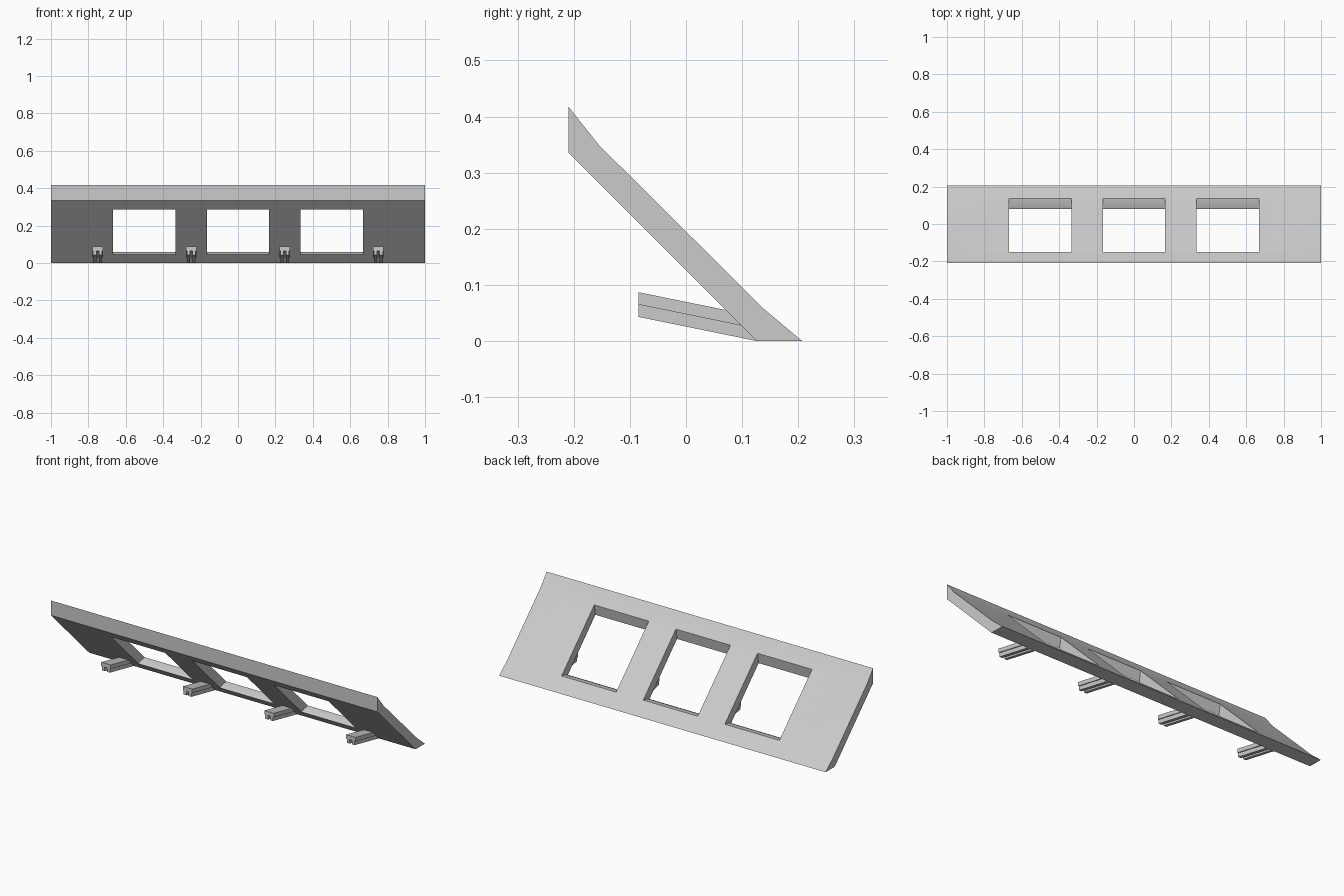
import bpy, bmesh

if "Cube" in bpy.data.objects:
    bpy.data.objects.remove(bpy.data.objects["Cube"])


def prism(name, rings):
    """Closed solid skinned between two matching outlines of 3D points."""
    bm = bmesh.new()
    a, b = [[bm.verts.new(p) for p in ring] for ring in rings]
    bm.faces.new(a)
    bm.faces.new(b)
    n = len(a)
    for i in range(n):
        j = (i + 1) % n
        bm.faces.new((a[i], a[j], b[j], b[i]))
    bmesh.ops.recalc_face_normals(bm, faces=bm.faces)
    mesh = bpy.data.meshes.new(name)
    bm.to_mesh(mesh)
    bm.free()
    obj = bpy.data.objects.new(name, mesh)
    bpy.context.collection.objects.link(obj)
    return obj


def extrude_x(name, profile, x0, x1):
    return prism(name, [[(x, y, z) for y, z in profile] for x in (x0, x1)])


def smooth(obj, angle):
    bpy.ops.object.select_all(action='DESELECT')
    obj.select_set(True)
    bpy.context.view_layer.objects.active = obj
    bpy.ops.object.shade_smooth_by_angle(angle=angle)


# Slanted panel (y, z side profile)
panel = extrude_x("slanted_panel", [
    (-0.209, 0.417), (-0.209, 0.335), (0.126, 0.0),
    (0.207, 0.0), (0.139, 0.057), (-0.155, 0.349)], -1, 1)

# Three window openings
window = [(0.22, 0.06), (0.136, 0.06), (0.10, 0.054), (0.08, 0.045),
          (0.04, 0.027), (-0.17, 0.225), (-0.16, 0.285),
          (-0.15, 0.345), (-0.14, 0.405), (0.22, 0.12)]
bpy.context.view_layer.objects.active = panel
for cx in (-0.5, 0.0, 0.5):
    cutter = extrude_x("window_cutter", window, cx - 0.167, cx + 0.167)
    cutter.hide_render = True
    mod = panel.modifiers.new("window", 'BOOLEAN')
    mod.operation = 'DIFFERENCE'
    mod.solver = 'EXACT'
    mod.object = cutter
    bpy.ops.object.modifier_apply(modifier=mod.name)
    bpy.data.objects.remove(cutter)
smooth(panel, 0.5)

# Channel-shaped support struts (x, z section, slanting down to the foot)
half = [(0.007, 0.022), (0.007, 0.0), (0.024, 0.0),
        (0.024, 0.022), (0.029, 0.022), (0.029, 0.044)]
section = half + [(-x, z) for x, z in reversed(half)]
for cx in (-0.75, -0.25, 0.25, 0.75):
    strut = prism("support_strut", [
        [(cx + x, y, z + base) for x, z in section]
        for y, base in ((-0.085, 0.043), (0.126, 0.0))])
    smooth(strut, 0.5)
